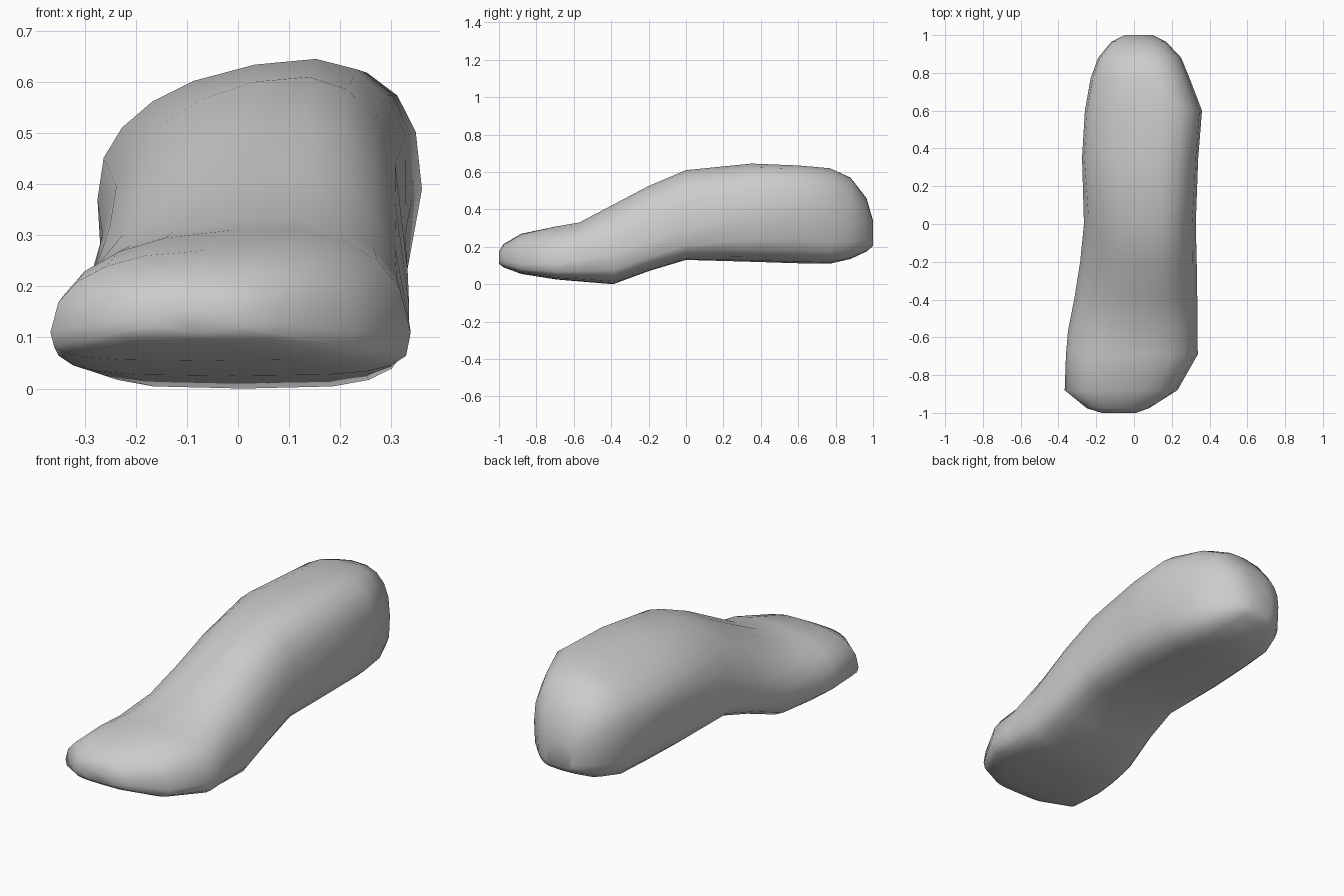
import bpy, bmesh, math

if "Cube" in bpy.data.objects:
    bpy.data.objects.remove(bpy.data.objects["Cube"])

# Cross-sections along the length:
# y, x left, x right, z bottom, z waist (widest), z top, top tilt, left and right inset of the top
SECTIONS = [
    (-1.00, -0.17, 0.01, 0.11, 0.14, 0.175, 0.00, 0, 0),
    (-0.975, -0.25, 0.08, 0.09, 0.13, 0.215, 0.00, 0, 0),
    (-0.88, -0.367, 0.23, 0.055, 0.11, 0.27, 0.01, 0.01, 0),
    (-0.69, -0.36, 0.338, 0.025, 0.11, 0.31, 0.02, 0.01, 0.02),
    (-0.57, -0.35, 0.335, 0.015, 0.13, 0.33, 0.03, 0.04, 0.03),
    (-0.39, -0.315, 0.335, 0.00, 0.16, 0.425, 0.05, 0.07, 0.04),
    (-0.20, -0.285, 0.332, 0.07, 0.23, 0.525, 0.06, 0.06, 0.03),
    (0.00, -0.265, 0.327, 0.13, 0.30, 0.61, 0.06, 0.04, 0.02),
    (0.35, -0.275, 0.34, 0.12, 0.37, 0.645, 0.06, 0, 0),
    (0.60, -0.26, 0.36, 0.112, 0.39, 0.635, 0.06, 0, -0.04),
    (0.77, -0.23, 0.295, 0.11, 0.36, 0.62, 0.04, 0, 0),
    (0.88, -0.19, 0.25, 0.135, 0.34, 0.57, 0.02, 0, 0),
    (0.965, -0.12, 0.17, 0.175, 0.31, 0.46, 0.00, 0, 0),
    (1.00, -0.05, 0.10, 0.205, 0.27, 0.34, 0.00, 0, 0),
]
SIDES = 20
SQUARE_TOP, SQUARE_BOTTOM = 2.5, 3.8


def ring_points(y, xl, xr, zb, zw, zt, tilt, inset_l, inset_r):
    """Section with a rounded leaning top and a squarer, flatter bottom."""
    pts = []
    for i in range(SIDES):
        a = 2 * math.pi * i / SIDES
        c, s = math.cos(a), math.sin(a)
        e = 2 / (SQUARE_TOP if s >= 0 else SQUARE_BOTTOM)
        u = math.copysign(abs(c) ** e, c)
        v = math.copysign(abs(s) ** e, s)
        x = (xl + xr) / 2 + u * (xr - xl) / 2
        if u < 0:
            x -= inset_l * u * max(v, 0)
        elif inset_r >= 0:
            x -= inset_r * u * max(v, 0)
        else:
            x -= inset_r * u * min(v, 0)
        z = zw + (v * (zt - zw) + tilt * u * v if v > 0 else v * (zw - zb))
        pts.append((x, z))
    top = max(p[1] for p in pts)
    return [(x, y, zw + (z - zw) * (zt - zw) / (top - zw) if z > zw else z) for x, z in pts]


# Shoe-shaped body lofted through the sections
bm = bmesh.new()
rings = [[bm.verts.new(p) for p in ring_points(*s)] for s in SECTIONS]
for a, b in zip(rings, rings[1:]):
    for i in range(SIDES):
        j = (i + 1) % SIDES
        bm.faces.new((a[i], a[j], b[j], b[i]))
bm.faces.new(rings[0])
bm.faces.new(rings[-1])
bmesh.ops.recalc_face_normals(bm, faces=bm.faces[:])
for f in bm.faces:
    f.smooth = True

mesh = bpy.data.meshes.new("shoe_shaped_body")
bm.to_mesh(mesh)
bm.free()
body = bpy.data.objects.new("shoe_shaped_body", mesh)
bpy.context.collection.objects.link(body)
